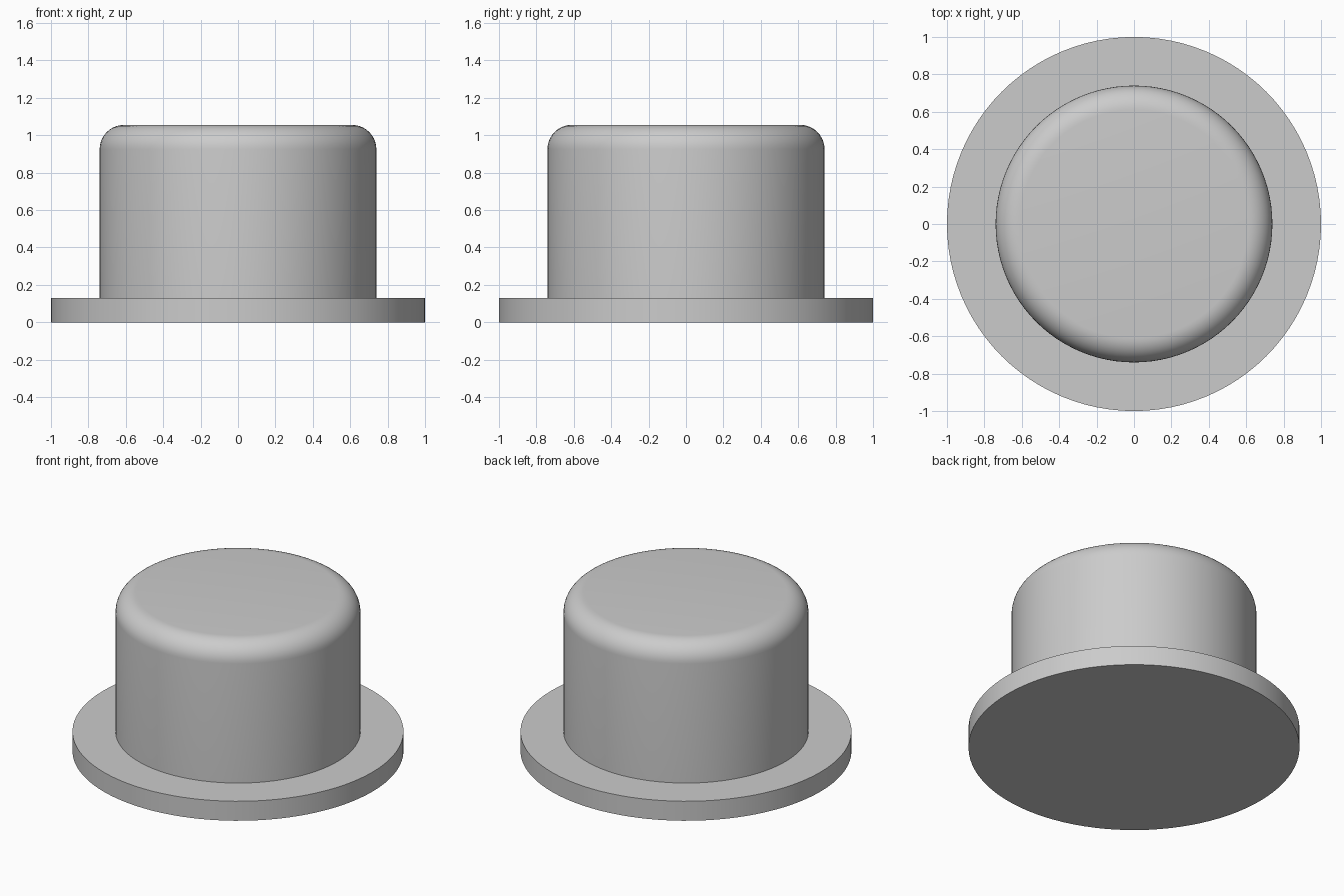
import bpy
import bmesh
from math import sin, cos, pi, radians

SEGMENTS = 96

if "Cube" in bpy.data.objects:
    bpy.data.objects.remove(bpy.data.objects["Cube"], do_unlink=True)

# Plain grey shared by both parts
grey = bpy.data.materials.new("grey")
grey.use_nodes = True
colour = (0.6, 0.6, 0.6, 1)
grey.diffuse_color = colour
grey.node_tree.nodes["Principled BSDF"].inputs["Base Color"].default_value = colour


def lathe(name, profile):
    """Revolve (radius, height) points into a solid with flat end caps."""
    bm = bmesh.new()
    rings = [[bm.verts.new((r * cos(2 * pi * i / SEGMENTS), r * sin(2 * pi * i / SEGMENTS), z))
              for i in range(SEGMENTS)] for r, z in profile]
    for low, high in zip(rings, rings[1:]):
        for i in range(SEGMENTS):
            j = (i + 1) % SEGMENTS
            bm.faces.new((low[i], low[j], high[j], high[i]))
    bm.faces.new(rings[0][::-1])
    bm.faces.new(rings[-1])
    mesh = bpy.data.meshes.new(name)
    bm.to_mesh(mesh)
    bm.free()
    mesh.materials.append(grey)
    obj = bpy.data.objects.new(name, mesh)
    bpy.context.collection.objects.link(obj)
    bpy.ops.object.select_all(action="DESELECT")
    obj.select_set(True)
    bpy.context.view_layer.objects.active = obj
    bpy.ops.object.shade_smooth_by_angle(angle=radians(30))
    return obj


# Flat round brim
BRIM_TOP = 0.13
lathe("brim", [(1, 0), (1, BRIM_TOP)])

# Straight crown with a rounded top edge, sunk slightly into the brim
RADIUS, TOP, ROUND, STEPS = 0.74, 1.055, 0.13, 10
arc = [(RADIUS - ROUND + ROUND * cos(a), TOP - ROUND + ROUND * sin(a))
       for a in (pi / 2 * k / STEPS for k in range(STEPS + 1))]
lathe("crown", [(RADIUS, BRIM_TOP - 0.02)] + arc)
